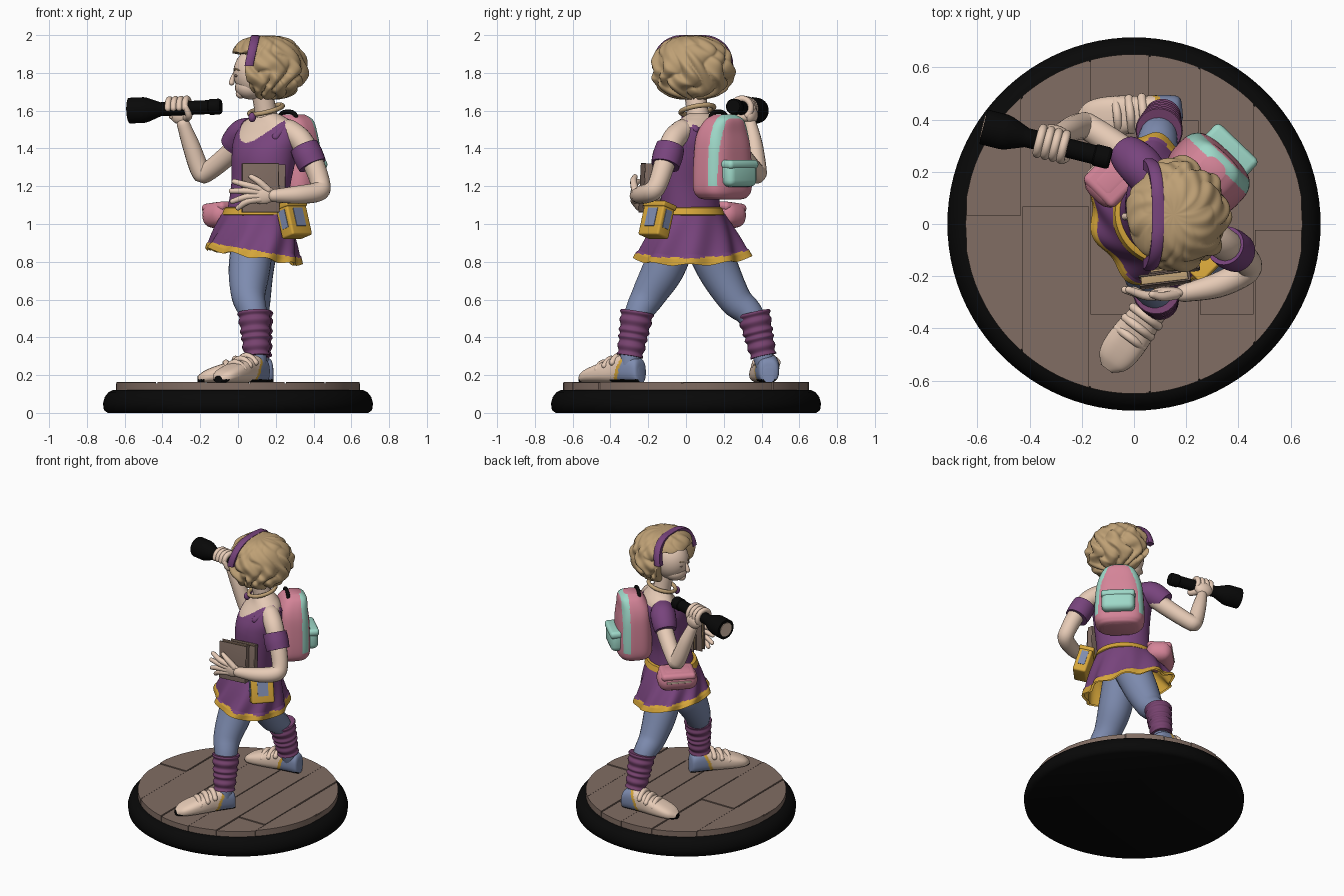
import bpy, bmesh, math
from math import sin, cos, pi
from mathutils import Vector as V, Matrix

if "Cube" in bpy.data.objects:
    bpy.data.objects.remove(bpy.data.objects["Cube"])

def mat(name, r, g, b):
    m = bpy.data.materials.new(name)
    m.diffuse_color = [((c / 255 + .055) / 1.055) ** 2.4 for c in (r, g, b)] + [1]
    m.use_nodes = True
    m.node_tree.nodes["Principled BSDF"].inputs["Base Color"].default_value = m.diffuse_color
    return m

BLACK, WOOD = mat("black", 8, 8, 8), mat("wood_brown", 129, 109, 99)
PURPLE, PLUM = mat("purple", 120, 68, 125), mat("plum", 118, 66, 110)
GOLD, BLUE = mat("gold", 214, 166, 58), mat("grey_blue", 126, 140, 176)
SKIN, HAIR = mat("skin", 233, 205, 184), mat("hair_tan", 190, 160, 117)
PINK, TEAL = mat("pink", 212, 132, 152), mat("mint", 158, 216, 200)

W, F = V((.72, -.69, 0)), V((-.69, -.72, 0))   # body's left axis and facing axis

def finish(name, bm, mats, rule=None, ang=.8):
    bmesh.ops.recalc_face_normals(bm, faces=bm.faces)
    if rule:
        for f in bm.faces:
            f.material_index = rule(f.calc_center_median())
    me = bpy.data.meshes.new(name)
    bm.to_mesh(me)
    bm.free()
    for m in mats if isinstance(mats, list) else [mats]:
        me.materials.append(m)
    me.shade_smooth()
    me.set_sharp_from_angle(angle=ang)
    ob = bpy.data.objects.new(name, me)
    bpy.context.collection.objects.link(ob)
    return ob

def surf(name, rings, mats, rule=None, cap=True, ang=.8):
    """Skin a list of closed rings of points."""
    bm = bmesh.new()
    rs = [[bm.verts.new(p) for p in r] for r in rings]
    n = len(rs[0])
    for a, b in zip(rs, rs[1:]):
        for i in range(n):
            bm.faces.new((a[i], a[(i + 1) % n], b[(i + 1) % n], b[i]))
    if cap:
        bm.faces.new(rs[0])
        bm.faces.new(rs[-1])
    return finish(name, bm, mats, rule, ang)

def smooth_path(pts, sub):
    P = [V(p) for p in pts]
    if sub < 2:
        return P
    out = []
    for i in range(len(P) - 1):
        a, b, c, d = P[max(i - 1, 0)], P[i], P[i + 1], P[min(i + 2, len(P) - 1)]
        for k in range(sub):
            t = k / sub
            out.append(.5 * (2 * b + (c - a) * t + (2 * a - 5 * b + 4 * c - d) * t * t
                             + (3 * b - a - 3 * c + d) * t ** 3))
    return out + [P[-1]]

def tube(name, pts, mats, sub=5, n=16, rounded=True, ang=.8):
    """Tube along (x, y, z, radius) points."""
    P = smooth_path(pts, sub)
    C, R = [p.xyz for p in P], [p.w for p in P]
    if rounded:
        d0, d1, r0, r1 = (C[0] - C[1]).normalized(), (C[-1] - C[-2]).normalized(), R[0], R[-1]
        c0, c1 = C[0], C[-1]
        for a in (.5, 1., 1.45):
            C, R = [c0 + d0 * r0 * sin(a)] + C + [c1 + d1 * r1 * sin(a)], [r0 * cos(a)] + R + [r1 * cos(a)]
    rings, x = [], None
    for i, c in enumerate(C):
        d = (C[min(i + 1, len(C) - 1)] - C[max(i - 1, 0)]).normalized()
        x = d.orthogonal() if x is None else x - d * x.dot(d)
        x.normalize()
        y = d.cross(x)
        rings.append([c + R[i] * (x * cos(2 * pi * k / n) + y * sin(2 * pi * k / n)) for k in range(n)])
    return surf(name, rings, mats, ang=ang)

def loft(name, secs, mats, rule=None, sub=6, n=64, e=2, cap=True):
    """Stack of (cx, cy, z, half width, half depth) sections aligned with the body."""
    def pt(s, u):
        c, q = cos(u), sin(u)
        return V(s[:3]) + W * s[3] * math.copysign(abs(c) ** (2 / e), c) + F * s[4] * math.copysign(abs(q) ** (2 / e), q)
    return surf(name, [[pt(s, 2 * pi * k / n) for k in range(n)] for s in smooth_path(secs, sub)], mats, rule, cap)

def ball(name, loc, r, m, rz=0, seg=24):
    bm = bmesh.new()
    bmesh.ops.create_uvsphere(bm, u_segments=seg, v_segments=seg // 2, radius=1, matrix=Matrix.Translation(loc)
                              @ Matrix.Rotation(rz, 4, 'Z') @ Matrix.Diagonal((*r, 1)))
    return finish(name, bm, m)

def box(name, loc, size, m, rz=0, rx=0, bev=.01, off=(0, 0, 0)):
    """Bevelled box; local -y is its outward face, off shifts it in its own frame."""
    bm = bmesh.new()
    bmesh.ops.create_cube(bm, size=1, matrix=Matrix.Diagonal((*size, 1)))
    if bev:
        bmesh.ops.bevel(bm, geom=bm.edges[:], offset=bev, segments=4, profile=.5, affect='EDGES')
    bm.transform(Matrix.Translation(loc) @ Matrix.Rotation(rz, 4, 'Z') @ Matrix.Rotation(rx, 4, 'X') @ Matrix.Translation(off))
    return finish(name, bm, m)

# --- Base: black rim and plank floor
rim = [(.69, 0), (.71, .015), (.715, .05), (.705, .085), (.685, .11), (.66, .122), (.3, .122)]
surf("base_rim", [[(r * cos(k * pi / 48), r * sin(k * pi / 48), z) for k in range(96)] for r, z in rim], BLACK)
surf("floor_core", [[(.645 * cos(k * pi / 48), .645 * sin(k * pi / 48), z) for k in range(96)] for z in (.12, .155)], WOOD)
seams = [-.645, -.43, -.17, .06, .25, .46, .645]
splits = [.03, .07, -.35, .4, -.35, -.02]
for i, (a, b) in enumerate(zip(seams, seams[1:])):
    xs = [a + .003 + (b - a - .006) * k / 12 for k in range(13)]
    arc = [math.sqrt(.65 ** 2 - x * x) for x in xs]
    s = splits[i]
    for j in (0, 1):
        top = arc if j else [s - .003] * 13
        bot = [s + .003] * 13 if j else [-y for y in arc]
        loop = list(zip(xs, bot)) + list(zip(xs, top))[::-1]
        surf("plank", [[(x, y, z) for x, y in loop] for z in (.122, .16 + .004 * ((i + j) % 2))], WOOD, ang=.4)

# --- Legs, leg warmers and shoes
legs = [([(.08, -.05, .93, .11), (.06, -.12, .76, .11), (.055, -.2, .62, .09), (.085, -.26, .5, .07), (.1, -.3, .25, .05)],
         (.086, -.258, .535), (.1, -.297, .3), (.135, -.235), (-.6, -.8)),
        ([(.1, .1, .93, .12), (.08, .17, .76, .11), (.085, .26, .6, .088), (.095, .35, .5, .07), (.115, .42, .25, .05)],
         (.096, .357, .53), (.11, .41, .3), (.185, .44), (-1, -.1))]
shoe = [(0, .03, .08), (.015, .052, .125), (.08, .062, .15), (.15, .066, .14), (.23, .075, .112), (.31, .075, .086),
        (.365, .06, .062), (.4, .025, .035)]
for path, a, b, heel, d in legs:
    tube("leg", path, BLUE, n=24)
    a, b = V(a), V(b)
    tube("leg_warmer", [(*a.lerp(b, t / 32), .087 - .02 * t / 32 + .0045 * sin(t * 1.05 + .8 * sin(t * .37))) for t in range(33)],
         PLUM, sub=2, n=24, rounded=False)
    h, d = V((*heel, .16)), V((*d, 0)).normalized()
    s = V((-d.y, d.x, 0))
    rings = []
    for t, w, z in smooth_path(shoe, 10):
        rings.append([h + d * t + s * w * math.copysign(abs(cos(u)) ** .7, cos(u))
                      + V((0, 0, max(0, z * (.5 + .5 * math.copysign(abs(sin(u)) ** .8, sin(u))))))
                      for u in [2 * pi * k / 48 for k in range(48)]])
    def shoe_rule(c, h=h, d=d):
        t = (c - h).dot(d)
        if c.z < .178:
            return 3 if t < .17 or t > .37 else 0
        e = t + .4 * (c.z - .2)
        return 1 if e < .115 else 2 if e < .135 else 0
    surf("shoe", rings, [SKIN, BLUE, GOLD, BLACK], shoe_rule)
    for t, z in ((.15, .142), (.2, .126), (.25, .106)):
        tube("shoe_strap", [(*(h + d * t + s * .06 * q + V((0, 0, z - .035 * q * q))), .017) for q in (-1, -.5, 0, .5, 1)], SKIN, n=10)

# --- Skirt with pleats, gold hem, gold lining and belt
def skirt_rings(k, n=128, m=40):
    rings = []
    for j in range(m + 1):
        t, ring = j / m, []
        w, f = W.lerp(V((.34, -.94, 0)), t).normalized(), F.lerp(V((-.94, -.34, 0)), t).normalized()
        for i in range(n):
            u = 2 * pi * i / n
            p = (1 + .05 * t * sin(9 * u) + .015 * t * sin(4 * u + 1)) * k
            c = V((.1, .02, 0)).lerp(V((.08, .04, 0)), t)
            q = c + (w * cos(u) * (.168 + .135 * t ** .8) + f * sin(u) * (.152 + .083 * t ** .8)) * p
            q.z = 1.085 * (1 - t) + t * (.825 - .045 * (q.x - .08) / .26 + .008 * sin(9 * u))
            if k == 1 and t > .86:
                q += (q - V((.08, .04, q.z))) * .025
            ring.append(q)
        rings.append(ring)
    return rings
surf("skirt", skirt_rings(1), [PURPLE, GOLD], lambda c: int(c.z < .862 - .045 * (c.x - .08) / .26), cap=False)
surf("skirt_lining", skirt_rings(.97), GOLD, cap=False)
loft("belt", [(.1, .02, 1.045, .188, .168), (.1, .02, 1.05, .194, .175), (.1, .02, 1.085, .182, .162), (.1, .02, 1.09, .17, .15)], GOLD, sub=1)

# --- Torso with scooped neckline and shoulder strap
def neck_rule(c):
    p = c - V((.155, .075, 0))
    a, b = p.dot(W), p.dot(F)
    return int(c.z > (1.43 + 5.5 * a * a if b > 0 else 1.515))
loft("torso", [(.1, .02, 1.05, .172, .15), (.12, .025, 1.2, .175, .135), (.138, .04, 1.36, .19, .15), (.15, .06, 1.45, .2, .137),
               (.162, .076, 1.525, .18, .095), (.157, .075, 1.565, .11, .07), (.155, .07, 1.585, .06, .05)], [PURPLE, SKIN], neck_rule, sub=22, n=160)
tube("shoulder_strap", [(.2, -.09, 1.46, .022), (.245, -.05, 1.51, .022), (.27, -.005, 1.53, .022), (.29, .05, 1.5, .022)], PURPLE)
tube("neck", [(.16, .075, 1.5, .068), (.145, .06, 1.6, .058), (.125, .045, 1.72, .058)], SKIN)
tube("necklace", [(.148 + .088 * cos(k * pi / 12), .06 + .088 * sin(k * pi / 12), 1.605 + .025 * cos(k * pi / 12 - .6), .013)
                  for k in range(25)], HAIR, sub=1, n=10)
ball("pendant", (.075, -.005, 1.565), (.02, .02, .026), PURPLE)

# --- Arm raised with the flashlight
tube("raised_arm", [(.06, .2, 1.48, .06), (-.04, .28, 1.375, .056), (-.165, .365, 1.275, .052), (-.2, .375, 1.285, .052),
                    (-.25, .36, 1.42, .046), (-.29, .34, 1.53, .034)], SKIN)
tube("raised_sleeve", [(.07, .16, 1.485, .075), (.03, .215, 1.475, .083), (-.01, .255, 1.435, .078), (-.03, .273, 1.41, .07)],
     PURPLE, n=24, rounded=False)
T, H = V((-.09, .25, 1.622)), V((-.575, .372, 1.6))
ax = (H - T).normalized()
tube("flashlight", [(*T.lerp(H, t), r) for t, r in ((0, .036), (.02, .042), (.12, .042), (.13, .037), (.66, .037), (.7, .045),
     (.8, .064), (.84, .068), (1, .068))], BLACK, sub=1, n=32, rounded=False, ang=.5)
tube("flashlight_lens", [(*(H - ax * .01), .048), (*(H + ax * .004), .048)], SKIN, sub=1, n=32, rounded=False)
side = ax.cross(V((0, 0, 1))).normalized()
up = side.cross(ax)
if side.y < 0:
    side = -side
for i in range(4):
    c = T + ax * (.185 + .031 * i)
    tube("grip_finger", [(*(c + .05 * (side * cos(a) + up * sin(a))), .017) for a in [-.9 + k * .5 for k in range(9)]], SKIN, n=10, sub=3)
ball("grip_palm", T + ax * .23 + side * .04 - up * .035, (.06, .035, .05), SKIN, math.atan2(ax.y, ax.x))
tube("grip_thumb", [(*(T + ax * .2 + side * .03 - up * .05), .022), (*(T + ax * .17 - side * .03 - up * .042), .019),
                    (*(T + ax * .18 - side * .052 + up * .005), .015)], SKIN, n=10)

# --- Arm holding the books
tube("holding_arm", [(.27, -.02, 1.492, .062), (.335, -.07, 1.44, .062), (.395, -.11, 1.33, .057), (.437, -.15, 1.21, .052),
                     (.422, -.185, 1.17, .052), (.32, -.235, 1.155, .048), (.19, -.265, 1.15, .034)], SKIN)
tube("holding_sleeve", [(.35, -.083, 1.41, .076), (.372, -.097, 1.36, .08), (.395, -.11, 1.31, .076)], PURPLE, n=24, rounded=False)
ball("holding_palm", (.13, -.265, 1.155), (.07, .025, .05), SKIN)
for x, z, zm in ((-.02, 1.225, 1.205), (-.035, 1.175, 1.175), (-.03, 1.12, 1.145), (0, 1.085, 1.12)):
    tube("holding_finger", [(.12, -.268, zm * .6 + .46, .02), (.05, -.275, zm, .018), (x, -.252, z, .014)], SKIN, n=10)
tube("holding_thumb", [(.16, -.27, 1.18, .02), (.11, -.278, 1.225, .018), (.07, -.27, 1.25, .014)], SKIN, n=10)
for off, x, h in ((-.018, .115, .26), (.03, .155, .25)):
    box("book_pages", (x, -.195, 1.19), (.18, .03, h - .02), HAIR, .12, -.05, .002, (0, off, 0))
    for q in (-.018, .018):
        box("book_cover", (x, -.195, 1.19), (.195, .007, h), WOOD, .12, -.05, .002, (0, off + q, 0))
    box("book_spine", (x, -.195, 1.19), (.01, .04, h), WOOD, .12, -.05, .003, (.095, off, 0))

# --- Head and face
ball("head", (.1, .034, 1.80), (.125, .112, .135), SKIN, seg=32)
ball("jaw", (.066, .032, 1.725), (.082, .08, .066), SKIN)
ball("chin", (.014, .028, 1.69), (.026, .03, .026), SKIN)
tube("nose", [(-.016, .028, 1.8, .01), (-.03, .028, 1.765, .013), (-.034, .028, 1.748, .015)], SKIN, n=10)
tube("lips", [(.002, .008, 1.712, .005), (-.008, .028, 1.714, .008), (.002, .048, 1.712, .005)], PINK, n=8)
for s in (-1, 1):
    ball("eye", (-.009, .03 + .042 * s, 1.785), (.009, .016, .007), WOOD, s * -.3, 12)
    tube("eyebrow", [(-.018, .03 + .02 * s, 1.812, .005), (-.012, .03 + .045 * s, 1.82, .005), (.01, .03 + .07 * s, 1.812, .003)], HAIR, n=8)

# --- Wavy bob with an opening for the face, and headband
def hair_point(az, el):
    low = max(0, min(1, (.9 - el) / 1.2))
    wave = abs(sin(5.5 * az + 1.4 * sin(4 * el + 2 * sin(2 * az)))) ** .7
    curl = sin(11 * az + 6 * el) * sin(5 * el + 2 * az)
    r = cos(el) ** .66 * (.192 + .026 * wave * (.35 + .65 * low) + .014 * curl * low)
    d = abs((az - pi + .08 + pi) % (2 * pi) - pi)
    g = max(0, min(1, (1.1 - d) / .12)) * max(0, min(1, (.5 - el) / .12))
    r *= 1 - .5 * g * g * (3 - 2 * g)
    z = 1.832 + (.165 if el > 0 else .152 + .022 * wave) * sin(el) + .008 * curl * cos(el)
    return V((.152 + r * cos(az), .036 + r * 1.03 * sin(az), min(z, 1.997)))
surf("hair", [[hair_point(2 * pi * i / 160, -1.56 + 3.12 * j / 70) for i in range(160)] for j in range(71)], HAIR, ang=1.4)
arc = []
for k in range(33):
    e = .02 + k * (pi - .04) / 32
    y = .212 * math.copysign(abs(cos(e)) ** .72, cos(e))
    z = 1.832 + .164 * sin(e) ** .92
    o = V((0, y, (z - 1.832) * 1.2)).normalized()
    c = V((.092 - .035 * (1 - sin(e)), .036 + y * .97, z))
    arc.append([c + V((q * .023, 0, 0)) + o * h for q, h in ((-1, .002), (-.6, .009), (.6, .009), (1, .002), (1, -.035), (-1, -.035))])
surf("headband", [[V((p.x, p.y, min(p.z, 2.0))) for p in r] for r in arc], PURPLE)

# --- Backpack with mint edge stripes and pocket
cx, cy = .285, .193
def pack_rule(c):
    p = c - V((cx, cy, 0))
    return int(.045 < -p.dot(F) < .09 and c.z > 1.2 and (abs(p.dot(W)) > .07 or c.z > 1.54))
loft("backpack", [(cx, cy, 1.13, .1, .075), (cx, cy, 1.145, .138, .1), (cx, cy, 1.2, .162, .116), (cx, cy, 1.38, .156, .112),
                  (cx, cy, 1.48, .138, .102), (cx + .01, cy + .01, 1.55, .1, .082), (cx + .01, cy + .01, 1.58, .05, .05)],
     [PINK, TEAL], pack_rule, sub=10, n=128, e=3)
rz = math.atan2(-F.y, -F.x) + pi / 2
box("backpack_pocket", (cx, cy, 1.262), (.215, .09, .13), TEAL, rz, 0, .035, (0, -.12, 0))
box("pocket_flap", (cx, cy, 1.315), (.222, .098, .05), TEAL, rz, 0, .022, (0, -.12, 0))
tube("backpack_handle", [(*(V((cx, cy, 1.565 + .03 * sin(a))) + F * .03 + W * .06 * cos(a)), .012) for a in [pi * k / 6 for k in range(7)]], BLACK, n=10)

# --- Hip pouch and hip gadget
pz = math.atan2(.7, -.7) + pi / 2
box("hip_pouch", (-.062, .19, 1.048), (.26, .17, .135), PINK, pz, .1, .06)
box("pouch_flap", (-.064, .192, 1.088), (.225, .165, .05), PINK, pz, .1, .024)
box("pouch_zip", (-.063, .191, 1.06), (.16, .176, .014), SKIN, pz, .1, .004)
gz = math.atan2(-.7, .72) + pi / 2
box("hip_gadget", (.295, -.155, 1.02), (.15, .09, .185), GOLD, gz, -.3, .012)
box("gadget_lid", (.295, -.155, 1.02), (.158, .1, .03), GOLD, gz, -.3, .008, (0, 0, .08))
box("gadget_screen", (.295, -.155, 1.02), (.07, .008, .1), BLUE, gz, -.3, 0, (0, -.044, .005))
for s in (-1, 1):
    box("gadget_side_panel", (.295, -.155, 1.02), (.008, .045, .1), BLUE, gz, -.3, 0, (s * .074, 0, .005))
